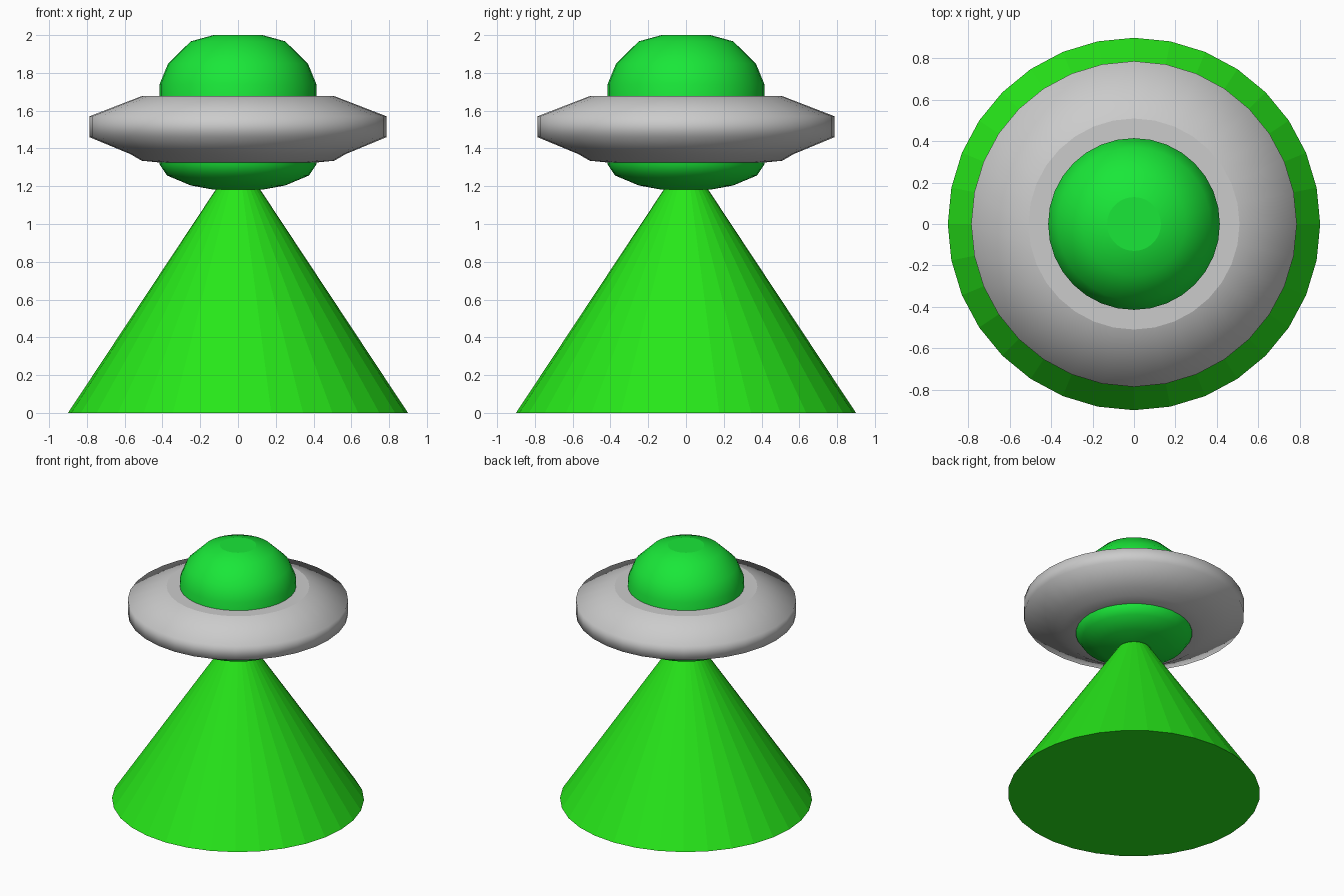
import bpy, bmesh
from math import cos, sin, pi

if "Cube" in bpy.data.objects:
    bpy.data.objects.remove(bpy.data.objects["Cube"])

SIDES = 32


def material(name, rgb):
    m = bpy.data.materials.new(name)
    m.diffuse_color = (*rgb, 1)
    m.use_nodes = True
    m.node_tree.nodes["Principled BSDF"].inputs["Base Color"].default_value = m.diffuse_color
    return m


def lathe(name, profile, mat=None, smooth=True):
    """Revolve (radius, z) points, bottom to top, with flat end caps; r = 0 makes a tip."""
    bm = bmesh.new()
    rings = []
    for r, z in profile:
        n = SIDES if r > 0 else 1
        rings.append([bm.verts.new((r * cos(2 * pi * i / SIDES),
                                    r * sin(2 * pi * i / SIDES), z)) for i in range(n)])
    for a, b in zip(rings, rings[1:]):
        for i in range(SIDES):
            j = (i + 1) % SIDES
            side = (a[i], a[j], b[0]) if len(b) == 1 else (a[i], a[j], b[j], b[i])
            bm.faces.new(side).smooth = smooth
    bm.faces.new(rings[0][::-1])
    if len(rings[-1]) > 1:
        bm.faces.new(rings[-1])
    me = bpy.data.meshes.new(name)
    bm.to_mesh(me)
    bm.free()
    ob = bpy.data.objects.new(name, me)
    bpy.context.collection.objects.link(ob)
    if mat:
        me.materials.append(mat)
    return ob


beam_green = material("beam_green", (0.02, 0.8, 0.01))
dome_green = material("dome_green", (0.01, 0.8, 0.04))

# Faceted light beam, its tip hidden inside the cabin
lathe("light_beam", [(0.9, 0), (0, 1.36)], beam_green, smooth=False)

# Grey saucer disc with an upright rim
lathe("saucer_disc", [(0.41, 1.325), (0.51, 1.335), (0.57, 1.37), (0.787, 1.46),
                      (0.787, 1.57), (0.51, 1.677)])

# Green cabin: dome above the disc and bowl below
lathe("cabin_dome", [(0.13, 1.182), (0.25, 1.204), (0.376, 1.257), (0.415, 1.315),
                     (0.415, 1.74), (0.37, 1.85), (0.25, 1.967), (0.13, 2.0)], dome_green)
